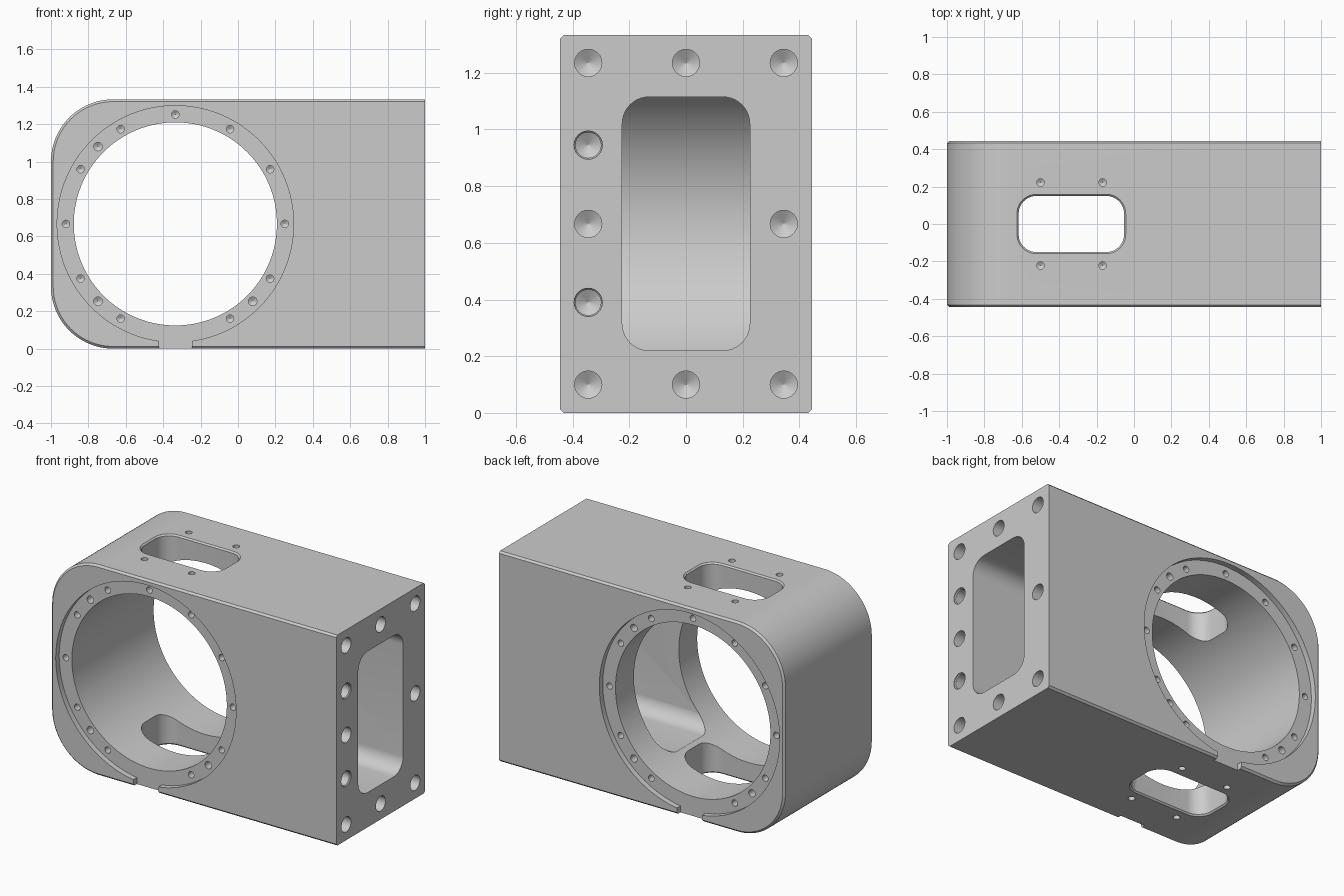
import bpy, bmesh
from math import sin, cos, asin, pi, radians

if "Cube" in bpy.data.objects:
    bpy.data.objects.remove(bpy.data.objects["Cube"])

W, D, H = 1.0, 0.444, 1.333        # half length, half depth, height
CX, CZ = -0.335, 0.667             # bore centre
STEP = 0.035                       # depth of the ring recess


def arc(cx, cy, r, a0, a1, n):
    return [(cx + r * cos(a0 + (a1 - a0) * i / n),
             cy + r * sin(a0 + (a1 - a0) * i / n)) for i in range(n + 1)]


def circle(cx, cy, r, n=24):
    return arc(cx, cy, r, 0, 2 * pi, n)[:-1]


def round_rect(x0, x1, y0, y1, r, inset=0.0):
    x0, x1, y0, y1, r = x0 + inset, x1 - inset, y0 + inset, y1 - inset, r - inset
    pts = []
    for k, (x, y) in enumerate([(x1 - r, y1 - r), (x0 + r, y1 - r),
                                (x0 + r, y0 + r), (x1 - r, y0 + r)]):
        pts += arc(x, y, r, k * pi / 2, (k + 1) * pi / 2, 10)
    return pts


def loft(bm, axis, levels):
    """Closed solid through matching outlines; levels = [(offset, points)]."""
    place = {'x': lambda u, v, d: (d, u, v),
             'y': lambda u, v, d: (u, d, v),
             'z': lambda u, v, d: (u, v, d)}[axis]
    rings = [[bm.verts.new(place(u, v, d)) for u, v in pts] for d, pts in levels]
    faces = [bm.faces.new(rings[0]), bm.faces.new(rings[-1])]
    for a, b in zip(rings, rings[1:]):
        for i in range(len(a)):
            j = (i + 1) % len(a)
            faces.append(bm.faces.new((a[i], a[j], b[j], b[i])))
    bmesh.ops.recalc_face_normals(bm, faces=faces)


def drill(bm, axis, u, v, r, top, direction, depth, chamfer=0.0):
    """Blind hole with a cone tip, starting at a surface."""
    radii = [(-0.02, r + chamfer), (chamfer, r + chamfer if chamfer else r)] if chamfer else [(-0.02, r)]
    if chamfer:
        radii.append((chamfer * 2, r))
    radii += [(depth, r), (depth + r * 0.58, 0.001)]
    loft(bm, axis, [(top + direction * d, circle(u, v, q)) for d, q in radii])


def to_object(name, bm):
    mesh = bpy.data.meshes.new(name)
    bm.to_mesh(mesh)
    bm.free()
    ob = bpy.data.objects.new(name, mesh)
    bpy.context.collection.objects.link(ob)
    return ob


def cut(body, bm):
    cutter = to_object("cutter", bm)
    cutter.hide_render = True
    mod = body.modifiers.new("cut", 'BOOLEAN')
    mod.operation, mod.solver, mod.object = 'DIFFERENCE', 'EXACT', cutter
    bpy.context.view_layer.objects.active = body
    bpy.ops.object.modifier_apply(modifier=mod.name)
    bpy.data.objects.remove(cutter)


# Housing block: two rounded corners on the left, bevelled front and back rims
def side_outline(i):
    r = 0.333 - i
    return ([(W, i), (W, H - i)]
            + arc(-W + 0.333, H - 0.333, r, pi / 2, pi, 24)
            + arc(-W + 0.333, 0.333, r, pi, 1.5 * pi, 24))


B = 0.012
bm = bmesh.new()
loft(bm, 'y', [(-D, side_outline(B)), (-D + B, side_outline(0)),
               (D - B, side_outline(0)), (D, side_outline(B))])
body = to_object("housing", bm)

# Main bore
bm = bmesh.new()
loft(bm, 'y', [(-0.6, circle(CX, CZ, 0.543, 128)), (0.6, circle(CX, CZ, 0.543, 128))])
cut(body, bm)

# Ring recess with drain notch, front and back
half = 0.088
a = asin(half / 0.632)
recess = (arc(CX, CZ, 0.632, -pi / 2 + a, 1.5 * pi - a, 128)
          + [(CX - half, -0.1), (CX + half, -0.1)])
bm = bmesh.new()
for s in (-1, 1):
    loft(bm, 'y', [(s * 0.6, recess), (s * (D - STEP), recess)])
cut(body, bm)

# Window in the right end, running into the bore
bm = bmesh.new()
window = round_rect(-0.225, 0.225, 0.22, 1.115, 0.095)
loft(bm, 'x', [(-0.3, window), (1.1, window)])
cut(body, bm)

# Chamfered slot through top and bottom
bm = bmesh.new()
c = 0.009
loft(bm, 'z', [(z, round_rect(-0.617, -0.053, -0.15, 0.15, 0.095, i)) for z, i in
               [(-0.02, -c - 0.02), (c, 0), (H - c, 0), (H + 0.02, -c - 0.02)]])
cut(body, bm)

# Bolt holes
bm = bmesh.new()
for s in (-1, 1):
    for deg in [0, 30, 60, 90, 120, 150, 180, 210, 240, 300, 330, 135, 225, 315]:
        t = radians(deg)
        if s > 0 and deg == 135:
            t = radians(45)
        r = 0.023 if deg % 30 else 0.02
        drill(bm, 'y', CX + 0.585 * cos(t), CZ + 0.585 * sin(t), r,
              s * (D - STEP), -s, 0.1)
for x in (-0.5, -0.168):
    for y in (-0.222, 0.222):
        drill(bm, 'z', x, y, 0.02, H, -1, 0.08)
        drill(bm, 'z', x, y, 0.02, 0, 1, 0.08)
for y, z in [(y, z) for z in (0.1, 1.235) for y in (-0.345, 0, 0.345)] + \
            [(-0.345, 0.667), (0.345, 0.667)]:
    drill(bm, 'x', y, z, 0.048, W, -1, 0.2)
for z in (0.39, 0.945):
    drill(bm, 'x', -0.345, z, 0.045, W, -1, 0.2, 0.005)
cut(body, bm)

# Smooth shading with crisp edges
for o in bpy.context.selected_objects:
    o.select_set(False)
body.select_set(True)
bpy.context.view_layer.objects.active = body
bpy.ops.object.shade_smooth_by_angle(angle=radians(30))
